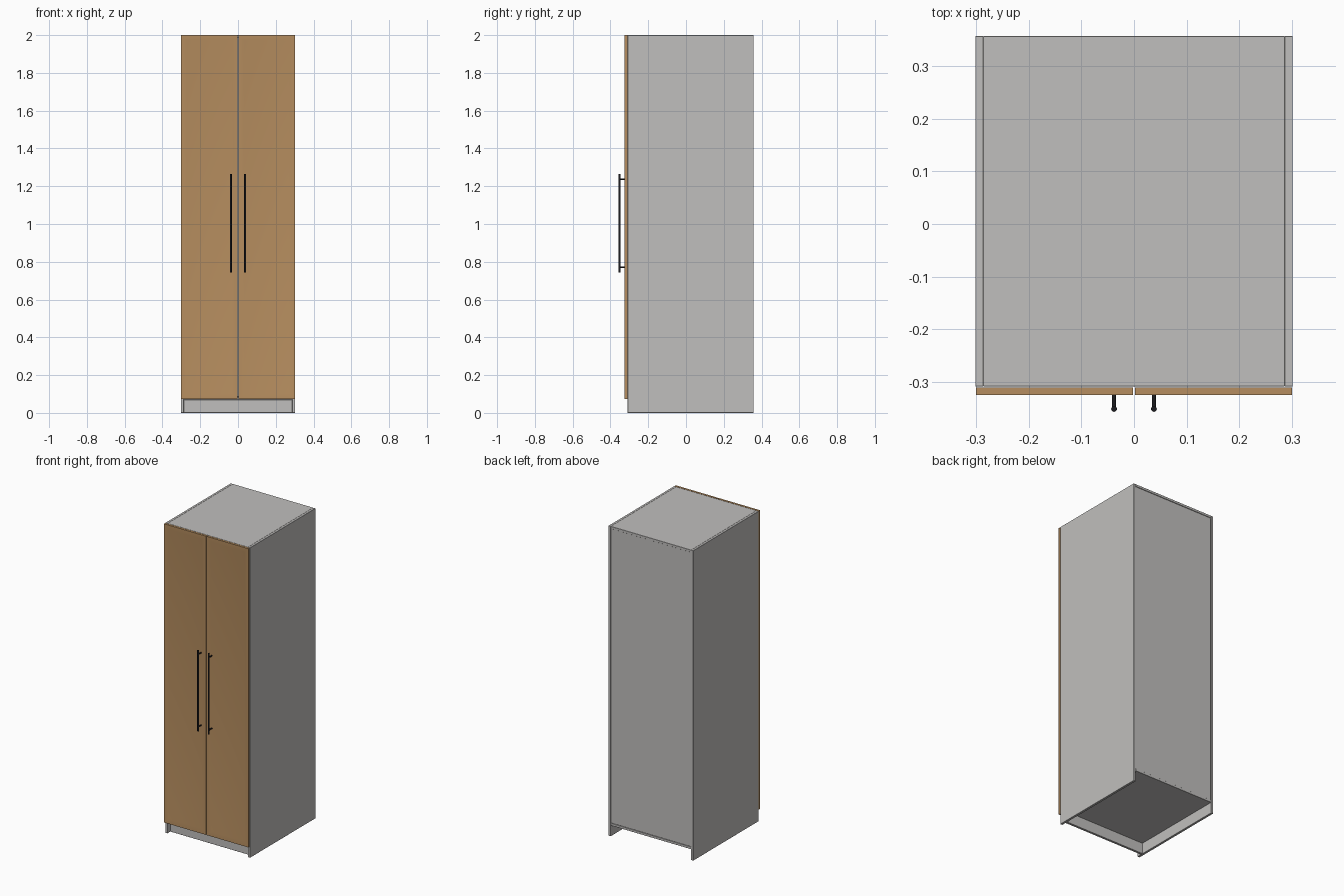
import bpy
import bmesh
from mathutils import Vector

cube = bpy.data.objects.get("Cube")
if cube:
    bpy.data.objects.remove(cube, do_unlink=True)


def material(name, rgb, roughness):
    m = bpy.data.materials.new(name)
    m.use_nodes = True
    m.diffuse_color = (*rgb, 1)
    shader = m.node_tree.nodes["Principled BSDF"]
    shader.inputs["Base Color"].default_value = (*rgb, 1)
    shader.inputs["Roughness"].default_value = roughness
    return m


GREY = material("light grey board", (0.53, 0.52, 0.51), 0.6)
WOOD = material("warm oak", (0.47, 0.27, 0.115), 0.6)
BLACK = material("black metal", (0.012, 0.012, 0.015), 0.4)


def finish(bm, name, mat):
    bmesh.ops.recalc_face_normals(bm, faces=bm.faces)
    mesh = bpy.data.meshes.new(name)
    bm.to_mesh(mesh)
    bm.free()
    mesh.materials.append(mat)
    ob = bpy.data.objects.new(name, mesh)
    bpy.context.collection.objects.link(ob)
    return ob


def box_mesh(low, high):
    low, high = Vector(low), Vector(high)
    bm = bmesh.new()
    bmesh.ops.create_cube(bm, size=1)
    bmesh.ops.scale(bm, vec=high - low, verts=bm.verts)
    bmesh.ops.translate(bm, vec=(low + high) / 2, verts=bm.verts)
    return bm


def board(name, low, high):
    ob = finish(box_mesh(low, high), name, GREY)
    bevel = ob.modifiers.new("eased edges", "BEVEL")
    bevel.width = 0.0008
    bevel.segments = 1
    return ob


def smooth(ob):
    bpy.ops.object.select_all(action="DESELECT")
    ob.select_set(True)
    bpy.context.view_layer.objects.active = ob
    bpy.ops.object.shade_smooth_by_angle(angle=0.6)


def door(name, x0, x1):
    # Slab whose front sinks softly into a shallow centre panel
    bm = box_mesh((x0, DOOR_FRONT, DOOR_BOTTOM), (x1, DOOR_BACK, TOP))
    bm.normal_update()
    front = min(bm.faces, key=lambda f: f.calc_center_median().y)
    bmesh.ops.inset_region(bm, faces=[front], thickness=0.006)
    bmesh.ops.inset_region(bm, faces=[front], thickness=0.035)
    bmesh.ops.translate(bm, vec=(0, 0.004, 0), verts=front.verts)
    smooth(finish(bm, name, WOOD))


def rod(bm, start, end, radius):
    start, end = Vector(start), Vector(end)
    axis = end - start
    made = bmesh.ops.create_cone(bm, cap_ends=True, segments=16, radius1=radius,
                                 radius2=radius, depth=axis.length)["verts"]
    turn = Vector((0, 0, 1)).rotation_difference(axis).to_matrix()
    bmesh.ops.rotate(bm, cent=(0, 0, 0), matrix=turn, verts=made)
    bmesh.ops.translate(bm, vec=(start + end) / 2, verts=made)


def handle(name, x):
    # Upright bar on two stand-off posts
    bm = bmesh.new()
    rod(bm, (x, BAR_Y, 0.743), (x, BAR_Y, 1.265), 0.0055)
    for z in (0.77, 1.238):
        rod(bm, (x, DOOR_FRONT + 0.005, z), (x, BAR_Y, z), 0.004)
    smooth(finish(bm, name, BLACK))


# Main dimensions
HALF, INNER, TOP = 0.302, 0.287, 2.0
FRONT, BACK = -0.309, 0.358
BASE, THICK = 0.07, 0.015
DOOR_FRONT, DOOR_BACK, DOOR_BOTTOM = -0.325, -0.311, 0.073
BAR_Y = -0.352

# Carcass
board("top_panel", (-INNER, FRONT, TOP - THICK), (INNER, BACK, TOP))
board("bottom_panel", (-INNER, FRONT, BASE), (INNER, BACK, BASE + THICK))
board("back_panel", (-INNER, BACK - 0.009, BASE + THICK),
      (INNER, BACK - 0.003, TOP - THICK))
board("plinth", (-INNER, FRONT + 0.03, 0), (INNER, FRONT + 0.045, BASE))

# Sides, doors and handles
for side, s in (("left", 1), ("right", -1)):
    xs = sorted((s * INNER, s * HALF))
    board(side + "_side_panel", (xs[0], FRONT, 0), (xs[1], BACK, TOP))
    xs = sorted((s * 0.002, s * 0.301))
    door(side + "_door", *xs)
    handle(side + "_handle", s * 0.038)
